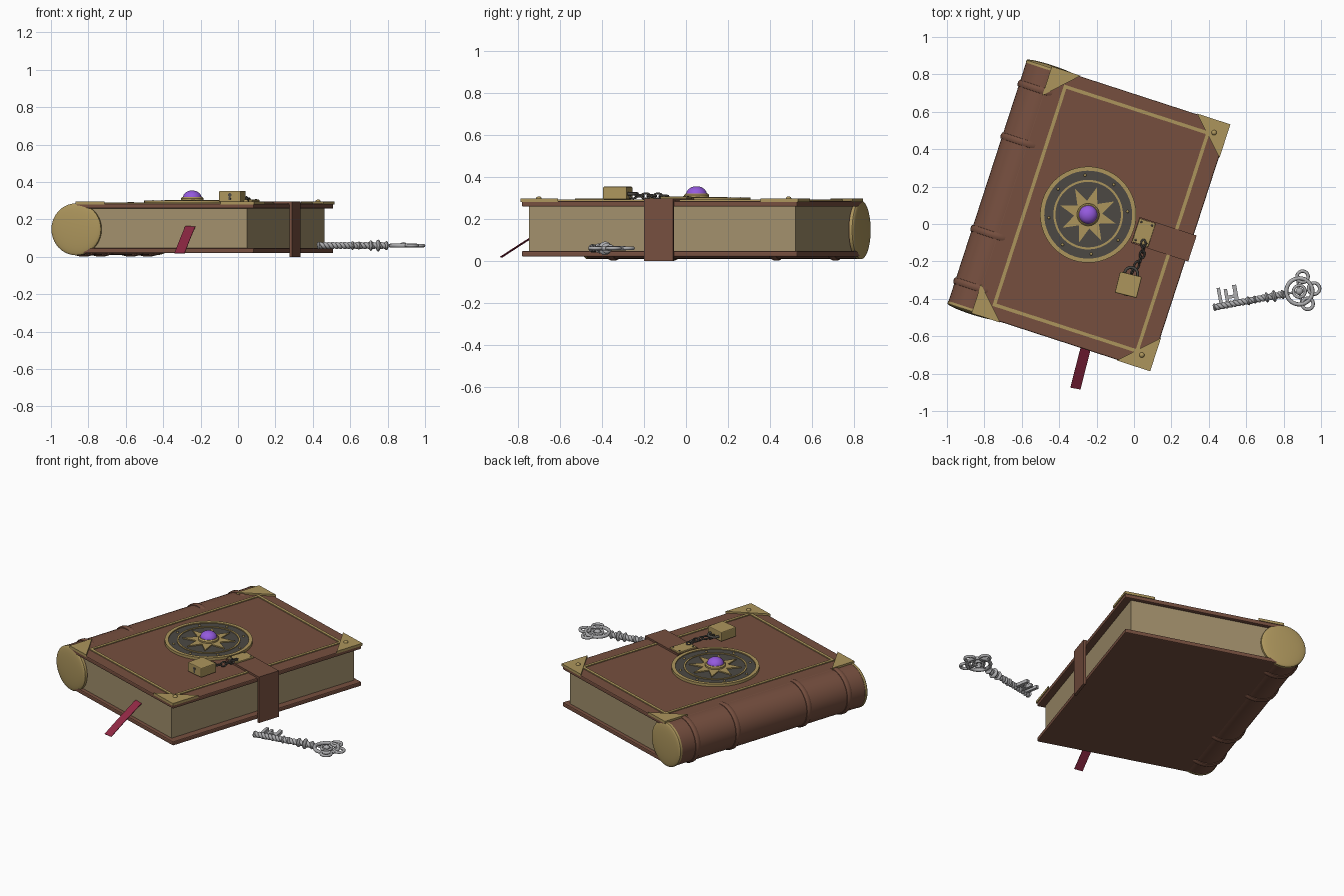
import bpy, bmesh
from math import sin, cos, pi, radians
from mathutils import Matrix, Vector

if "Cube" in bpy.data.objects:
    bpy.data.objects.remove(bpy.data.objects["Cube"])


def material(name, r, g, b):
    lin = [((c / 255 + 0.055) / 1.055) ** 2.4 for c in (r, g, b)] + [1]
    m = bpy.data.materials.new(name)
    m.use_nodes = True
    m.diffuse_color = lin
    node = next(n for n in m.node_tree.nodes if n.type == "BSDF_PRINCIPLED")
    node.inputs["Base Color"].default_value = lin
    return m


LEATHER = material("brown leather", 118, 79, 63)
PAPER = material("aged paper", 162, 144, 108)
GOLD = material("old gold", 172, 149, 92)
IRON = material("dark iron", 76, 73, 68)
GEM = material("purple gem", 148, 90, 222)
RED = material("crimson ribbon", 145, 40, 68)
SILVER = material("silver", 172, 172, 174)


def place(x, y, z, degrees):
    return Matrix.Translation((x, y, z)) @ Matrix.Rotation(radians(degrees), 4, "Z")


BOOK = place(-0.245, 0.05, 0, -18)
LOCK = place(-0.03, -0.325, 0.293, -14)
KEY = place(0.43, -0.445, 0.06, 10.6)
ALONG_Y = Matrix.Rotation(-pi / 2, 4, "X")
ALONG_X = Matrix.Rotation(pi / 2, 4, "Y")


def finish(name, bm, mat, frame=BOOK, smooth=False, bevel=0):
    bmesh.ops.remove_doubles(bm, verts=bm.verts, dist=1e-5)
    bmesh.ops.recalc_face_normals(bm, faces=bm.faces)
    mesh = bpy.data.meshes.new(name)
    bm.to_mesh(mesh)
    bm.free()
    if smooth:
        mesh.shade_smooth()
        mesh.set_sharp_from_angle(angle=radians(40))
    mesh.materials.append(mat)
    obj = bpy.data.objects.new(name, mesh)
    obj.matrix_world = frame
    bpy.context.collection.objects.link(obj)
    if bevel:
        mod = obj.modifiers.new("edge", "BEVEL")
        mod.width, mod.segments = bevel, 2
    return obj


def boxes(name, mat, *bounds, frame=BOOK, bevel=0):
    """Boxes given as (x0, x1, y0, y1, z0, z1)."""
    bm = bmesh.new()
    for x0, x1, y0, y1, z0, z1 in bounds:
        mid = Vector((x0 + x1, y0 + y1, z0 + z1)) / 2
        size = Matrix.Diagonal((x1 - x0, y1 - y0, z1 - z0, 1))
        bmesh.ops.create_cube(bm, size=1, matrix=Matrix.Translation(mid) @ size)
    return finish(name, bm, mat, frame, bevel=bevel)


def prism(name, mat, outline, z0, z1, frame=BOOK):
    bm = bmesh.new()
    face = bm.faces.new([bm.verts.new((x, y, z0)) for x, y in outline])
    top = bmesh.ops.extrude_face_region(bm, geom=[face])["geom"]
    verts = [v for v in top if isinstance(v, bmesh.types.BMVert)]
    bmesh.ops.translate(bm, verts=verts, vec=(0, 0, z1 - z0))
    if not face.is_valid or len(bm.faces) < len(outline) + 2:
        bm.faces.new([v for v in bm.verts if v not in verts])
    return finish(name, bm, mat, frame)


def lathe(name, mat, profile, frame=BOOK, steps=40):
    """Revolve (radius, height) points about z."""
    bm = bmesh.new()
    verts = [bm.verts.new((r, 0, z)) for r, z in profile]
    edges = [bm.edges.new(pair) for pair in zip(verts, verts[1:])]
    bmesh.ops.spin(bm, geom=verts + edges, cent=(0, 0, 0), axis=(0, 0, 1),
                   angle=2 * pi, steps=steps)
    return finish(name, bm, mat, frame, smooth=True)


def dome(radius, z, height, n=8):
    return [(radius * cos(i * pi / 2 / n), z + height * sin(i * pi / 2 / n))
            for i in range(n)] + [(0, z + height)]


def band(r0, r1, z0, z1):
    return [(r0, z0), (r1, z0), (r1, z1), (r0, z1), (r0, z0)]


def tube(name, mat, path, radius, frame, closed=False):
    data = bpy.data.curves.new(name, "CURVE")
    data.dimensions = "3D"
    data.bevel_depth, data.bevel_resolution = radius, 2
    data.use_fill_caps = True
    spline = data.splines.new("POLY")
    spline.points.add(len(path) - 1)
    for point, co in zip(spline.points, path):
        point.co = (*co, 1)
    spline.use_cyclic_u = closed
    spline.use_smooth = True
    data.materials.append(mat)
    obj = bpy.data.objects.new(name, data)
    obj.matrix_world = frame
    bpy.context.collection.objects.link(obj)


def oval(rx, ry, cx=0, cy=0, n=24):
    return [(cx + rx * cos(2 * pi * i / n), cy + ry * sin(2 * pi * i / n), 0)
            for i in range(n)]


# Covers, page block and spine
boxes("top_cover", LEATHER, (-0.43, 0.57, -0.69, 0.69, 0.258, 0.285), bevel=0.006)
boxes("bottom_cover", LEATHER, (-0.43, 0.57, -0.69, 0.69, 0.02, 0.047), bevel=0.006)
boxes("pages", PAPER, (-0.42, 0.526, -0.667, 0.667, 0.04, 0.262))
SPINE = BOOK @ Matrix.Translation((-0.43, 0, 0.147)) @ ALONG_Y
lathe("spine", LEATHER, [(0, -0.684), (0.137, -0.684), (0.137, 0.684), (0, 0.684)], SPINE)
for v in (-0.555, -0.26, 0.26, 0.555):
    rib = [(0.13, v - 0.019), (0.141, v - 0.017), (0.146, v - 0.007),
           (0.146, v + 0.007), (0.141, v + 0.017), (0.13, v + 0.019)]
    lathe("spine_band", LEATHER, rib, SPINE)
for side in (-1, 1):
    cap = [(r, side * z) for r, z in [(0, 0.67), (0.139, 0.67)] + dome(0.139, 0.684, 0.016)]
    lathe("spine_cap", GOLD, cap, SPINE)

# Gold border and corner plates
u0, u1, v1, w = -0.337, 0.483, 0.622, 0.018
boxes("cover_border", GOLD,
      (u0, u0 + w, -v1, v1, 0.28, 0.291), (u1 - w, u1, -v1, v1, 0.28, 0.291),
      (u0, u1, v1 - w, v1, 0.28, 0.291), (u0, u1, -v1, w - v1, 0.28, 0.291))
for s in (-1, 1):
    prism("outer_corner", GOLD, [(0.574, s * 0.694), (0.386, s * 0.694), (0.574, s * 0.506)],
          0.28, 0.296)
    prism("spine_corner", GOLD, [(-0.43, s * 0.694), (-0.268, s * 0.694), (-0.43, s * 0.53)],
          0.28, 0.296)
    lathe("corner_stud", GOLD, dome(0.014, 0.295, 0.012),
          BOOK @ Matrix.Translation((0.505, s * 0.625, 0)), 16)

# Round medallion with star and gem
lathe("medallion_plate", IRON, [(0, 0.28), (0.25, 0.28), (0.25, 0.296), (0, 0.296)])
lathe("medallion_rim", GOLD, band(0.235, 0.257, 0.28, 0.302), steps=56)
lathe("medallion_inner_ring", GOLD, band(0.175, 0.186, 0.29, 0.301), steps=56)
star = [((0.155, 0.075)[i % 2] * sin(i * pi / 8), (0.155, 0.075)[i % 2] * cos(i * pi / 8))
        for i in range(16)]
prism("medallion_star", GOLD, star, 0.29, 0.303)
for i in range(8):
    a = (i + 0.5) * pi / 4
    spot = Matrix.Translation((0.211 * cos(a), 0.211 * sin(a), 0))
    lathe("medallion_stud", GOLD, dome(0.008, 0.295, 0.008, 4), BOOK @ spot, 12)
lathe("gem_setting", GOLD, [(0.06, 0.295), (0.06, 0.313), (0.053, 0.32), (0, 0.32)])
lathe("gem", GEM, dome(0.05, 0.315, 0.04))

# Strap over the fore edge and its hinge plate
boxes("strap", LEATHER, (0.265, 0.586, -0.073, 0.073, 0.28, 0.297),
      (0.57, 0.586, -0.073, 0.073, 0, 0.297))
boxes("clasp_plate", GOLD, (0.268, 0.358, -0.066, 0.066, 0.29, 0.306), bevel=0.004)
for u in (0.283, 0.343):
    for v in (-0.05, 0.05):
        lathe("clasp_rivet", IRON, dome(0.006, 0.305, 0.005, 4),
              BOOK @ Matrix.Translation((u, v, 0)), 10)

# Chain, padlock and keyhole
start, end = Vector((0.05, -0.105, 0.308)), Vector((-0.008, -0.25, 0.31))
links = 6
for i in range(links):
    t = i / (links - 1)
    p = start.lerp(end, t) + Vector((0.018 * sin(pi * t), 0, 0))
    turn = Matrix.Rotation(pi / 2 * (i % 2) + 0.3, 4, "X")
    tube("chain_link", IRON, oval(0.021, 0.013, n=16), 0.005,
         place(*p, -103 - 20 * (t - 0.5)) @ turn, True)
boxes("padlock", GOLD, (-0.06, 0.06, -0.058, 0.058, 0, 0.06), frame=LOCK, bevel=0.005)
arch = [(0.035 * cos(i * pi / 12), 0.06 + 0.035 * sin(i * pi / 12), 0.026) for i in range(13)]
tube("shackle", IRON, [(0.035, 0.04, 0.026)] + arch + [(-0.035, 0.04, 0.026)], 0.008, LOCK)
hole = [(0.01 * sin(a), 0.008 + 0.01 * cos(a))
        for a in (radians(-150 + 30 * i) for i in range(11))]
prism("keyhole", IRON, hole + [(0.006, -0.018), (-0.006, -0.018)], 0, 0.003,
      LOCK @ Matrix.Translation((0, -0.057, 0.03)) @ Matrix.Rotation(pi / 2, 4, "X"))

# Ribbon bookmark hanging out of the pages
bm = bmesh.new()
rows = [(-0.25, -0.62, 0.172), (-0.257, -0.66, 0.16), (-0.288, -0.78, 0.085), (-0.313, -0.88, 0.02)]
pairs = [[bm.verts.new((x + s * 0.027, y - s * 0.005, z)) for s in (-1, 1)] for x, y, z in rows]
for a, b in zip(pairs, pairs[1:]):
    bm.faces.new((a[0], a[1], b[1], b[0]))
ribbon = finish("ribbon", bm, RED, Matrix.Identity(4))
ribbon.modifiers.new("thickness", "SOLIDIFY").thickness = 0.004

# Key: twisted shaft, collars, teeth and looped bow
for phase in (0, pi):
    twist = [(0.38 * i / 120, 0.009 * cos(i * 0.45 + phase), 0.009 * sin(i * 0.45 + phase))
             for i in range(121)]
    tube("key_shaft", SILVER, twist, 0.0105, KEY)
for x, r in ((0.0, 0.02), (0.185, 0.024), (0.22, 0.022), (0.285, 0.028), (0.325, 0.032), (0.37, 0.025)):
    bead = [(r * sin(i * pi / 8), -0.4 * r * cos(i * pi / 8)) for i in range(9)]
    lathe("key_collar", SILVER, bead, KEY @ Matrix.Translation((x, 0, 0)) @ ALONG_X, 20)
boxes("key_teeth", SILVER, (0.03, 0.048, 0, 0.098, -0.01, 0.01),
      (0.066, 0.084, 0, 0.085, -0.01, 0.01), (0.114, 0.136, 0, 0.098, -0.01, 0.01),
      (0.066, 0.136, 0.03, 0.048, -0.01, 0.01), frame=KEY)
bow = KEY @ Matrix.Translation((0.462, 0, 0))
tube("key_bow", SILVER, oval(0.07, 0.07, n=32), 0.011, bow, True)
tube("key_inner_ring", SILVER, oval(0.032, 0.032), 0.008, bow, True)
lathe("key_center_bead", SILVER, dome(0.02, 0, 0.018) + [(0, -0.018)], bow, 20)
for i in range(4):
    a = i * pi / 2
    ray = [(r * cos(a), r * sin(a), 0) for r in (0.015, 0.066)]
    tube("key_spoke", SILVER, ray, 0.006, bow)
for a in (radians(-67), 0, radians(67)):
    tube("key_loop", SILVER, oval(0.03, 0.03, 0.08 * cos(a), 0.08 * sin(a)), 0.009, bow, True)
